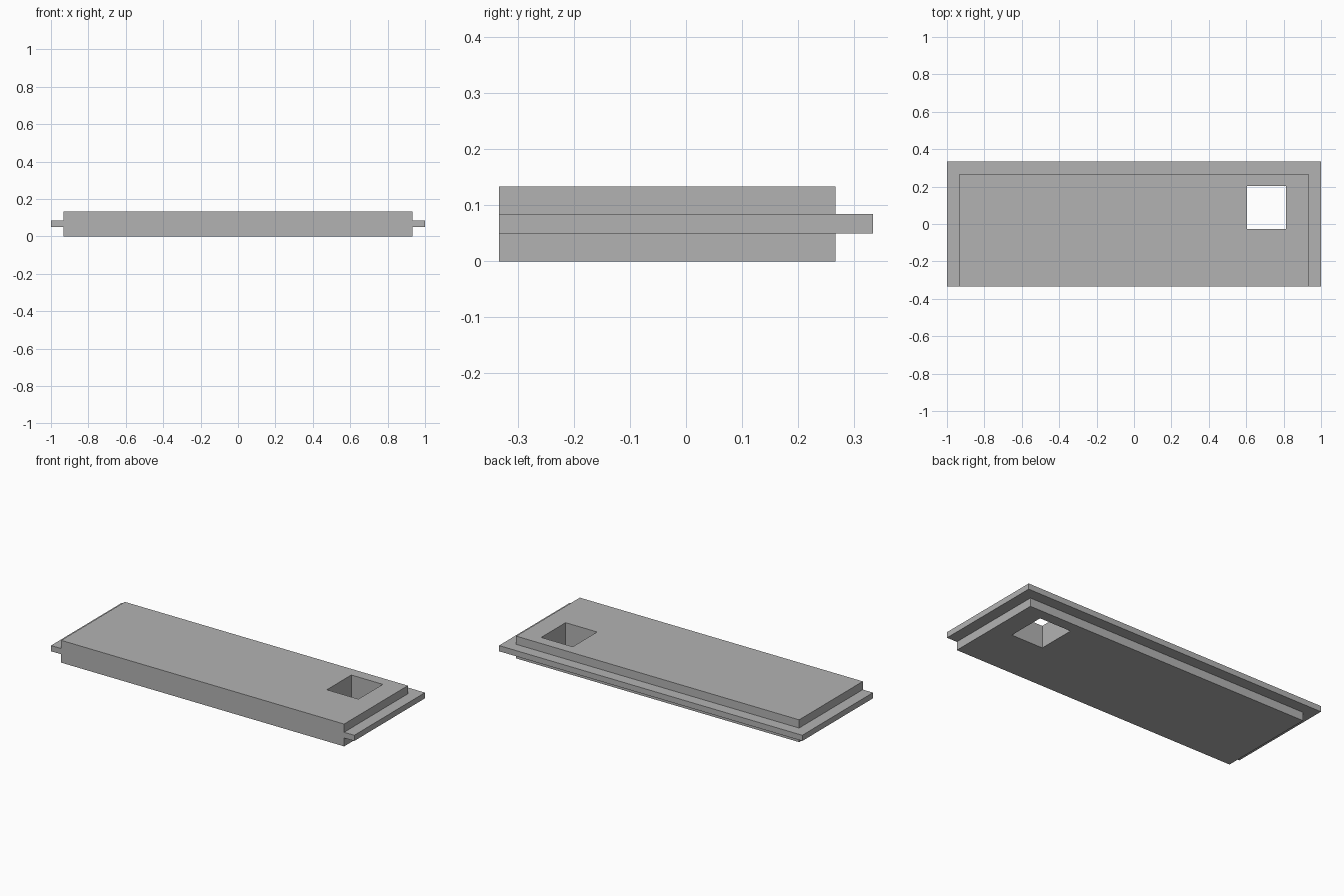
import bpy
import bmesh
from mathutils import Vector

default_cube = bpy.data.objects.get("Cube")
if default_cube:
    bpy.data.objects.remove(default_cube, do_unlink=True)

grey = bpy.data.materials.new("plain grey")
grey.use_nodes = True
colour = (0.45, 0.45, 0.45, 1)
grey.diffuse_color = colour
grey.node_tree.nodes["Principled BSDF"].inputs["Base Color"].default_value = colour


def box(name, low, high):
    """Make a flat-shaded box between two opposite corners."""
    low, high = Vector(low), Vector(high)
    bm = bmesh.new()
    bmesh.ops.create_cube(bm, size=1)
    for v in bm.verts:
        v.co = (low + high) / 2 + v.co * (high - low)
    mesh = bpy.data.meshes.new(name)
    bm.to_mesh(mesh)
    bm.free()
    mesh.materials.append(grey)
    obj = bpy.data.objects.new(name, mesh)
    bpy.context.collection.objects.link(obj)
    return obj


def combine(target, tool, operation):
    """Apply a boolean and discard the helper solid."""
    mod = target.modifiers.new(operation.lower(), "BOOLEAN")
    mod.operation = operation
    mod.solver = "EXACT"
    mod.object = tool
    tool.hide_render = True
    bpy.context.view_layer.objects.active = target
    bpy.ops.object.modifier_apply(modifier=mod.name)
    bpy.data.objects.remove(tool, do_unlink=True)


FRONT = -0.333

# Thick slab
panel = box("panel", (-0.933, FRONT, 0), (0.933, 0.267, 0.133))

# Thin tongue along both ends and the back
tongue = box("tongue", (-1, FRONT, 0.05), (1, 0.333, 0.084))
combine(panel, tongue, "UNION")

# Rectangular hole right through the slab
hole = box("hole_cutter", (0.605, -0.027, -0.1), (0.813, 0.203, 0.3))
combine(panel, hole, "DIFFERENCE")
